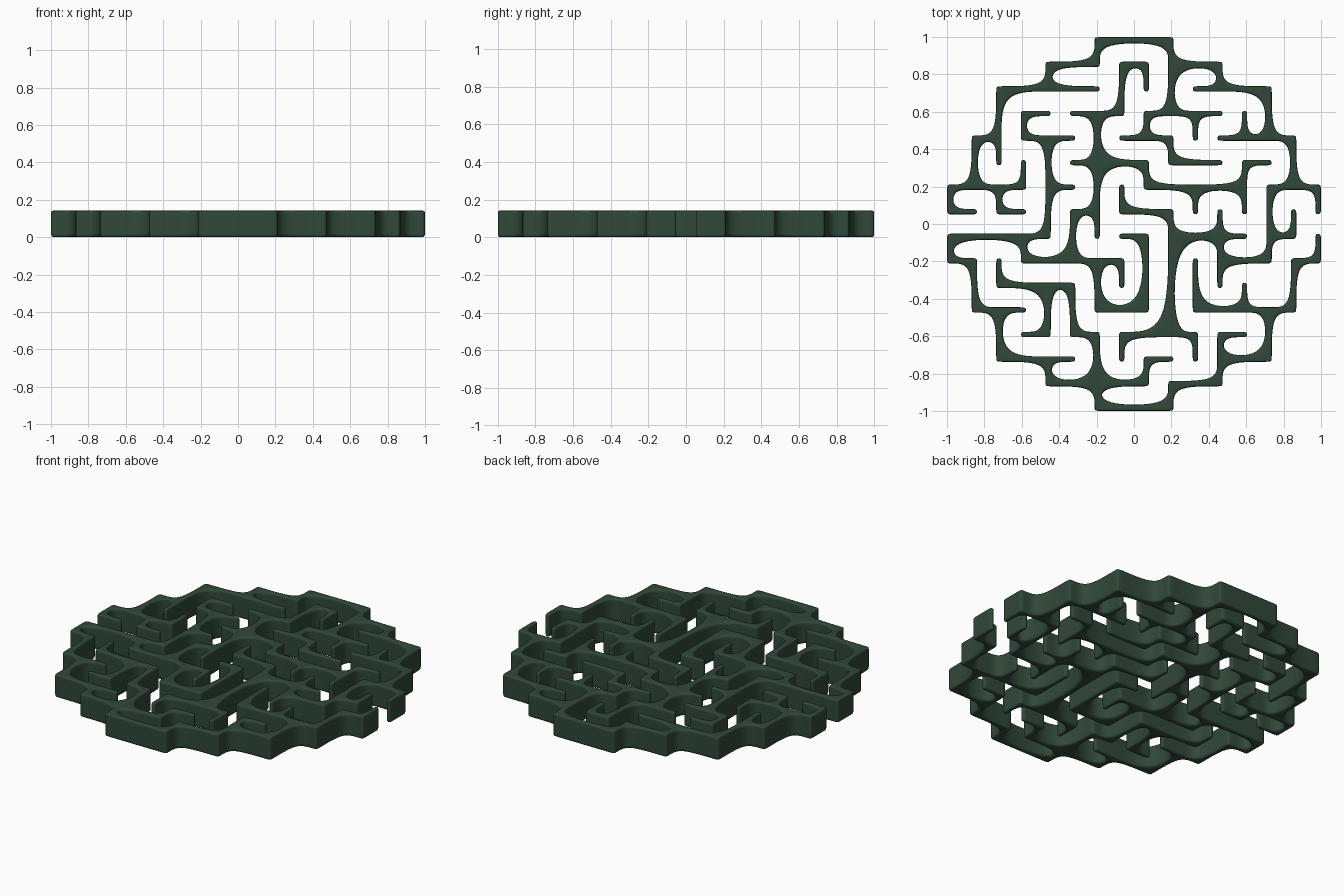
import bpy, bmesh

if "Cube" in bpy.data.objects:
    bpy.data.objects.remove(bpy.data.objects["Cube"])

PITCH = 0.1313      # spacing of the maze lattice (16 x 16 nodes)
W = 0.029           # wall thickness
LEVELS = [0.0, 0.022, 0.131, 0.142]   # cage rings, inner two hold the edges crisp

# Wall paths: start column, start row (from the back), then moves
RIM = [
    (6, 2, "L4D3"), (2, 4, "L1D2"), (4, 2, "U1R2U1R3D3"), (1, 7, "L1U1R3U1"),
    (2, 6, "D1R1"), (9, 1, "R2D1"), (10, 2, "R3D2"), (11, 4, "R3D2"),
    (12, 4, "U1"), (15, 7, "U1L2D2R1U1"),
]
CENTRE = [
    (13, 8, "D1L2"), (11, 10, "U3"), (9, 8, "R3"), (7, 6, "D1R2D5"),
    (7, 13, "U1R3D1"), (11, 3, "L3D1"), (10, 3, "D1"), (7, 4, "R2D1R2"),
    (8, 2, "U1L1D2L2"), (6, 3, "D5"), (5, 5, "R3D1R4U1R1"), (10, 6, "D1"),
    (12, 6, "D1"), (6, 7, "L1D2"), (3, 8, "D1R4D1"), (6, 9, "D2R2U3L1"),
]
FRONT = [
    (4, 3, "L1D1R2"), (4, 4, "D4L4D1R1D2R2"), (4, 6, "R1"), (2, 11, "D2R3"),
    (4, 13, "D1R4U1R1"), (2, 9, "D1R3D2R1D3R3U1R2U2R1"), (4, 10, "D2L1"),
    (11, 13, "R2U2"), (10, 9, "D2R4U2R1U1"), (12, 11, "U1"),
]
STEP = {"R": (1, 0), "U": (0, -1), "L": (-1, 0), "D": (0, 1)}
BACK = {"R": "L", "L": "R", "U": "D", "D": "U"}
# Corner order: 0 front-left, 1 front-right, 2 back-right, 3 back-left
SIDE = {"D": (0, 1), "R": (1, 2), "U": (2, 3), "L": (3, 0)}


def trace(paths):
    """Turn the paths into a map: node -> directions a wall leaves it."""
    links = {}
    for x, y, moves in paths:
        for d, n in zip(moves[::2], moves[1::2]):
            for _ in range(int(n)):
                links.setdefault((x, y), set()).add(d)
                x, y = x + STEP[d][0], y + STEP[d][1]
                links.setdefault((x, y), set()).add(BACK[d])
    return links


links = trace(RIM + CENTRE + FRONT)
straight = ({"L", "R"}, {"U", "D"})
nodes = [n for n in links if links[n] not in straight]

bm = bmesh.new()
posts = {}
for i, j in nodes:
    cx, cy = (i - 7.5) * PITCH, (7.5 - j) * PITCH
    posts[(i, j)] = [[bm.verts.new((cx + sx * W / 2, cy + sy * W / 2, z))
                      for sx, sy in ((-1, -1), (1, -1), (1, 1), (-1, 1))]
                     for z in LEVELS]


def side_wall(a, b):
    """Vertical faces between two columns of vertices."""
    for k in range(len(LEVELS) - 1):
        bm.faces.new((a[k], b[k], b[k + 1], a[k + 1]))


def column(node, c):
    return [ring[c] for ring in posts[node]]


for n in nodes:
    # Small square at every corner, junction and free end
    bm.faces.new(posts[n][-1])
    bm.faces.new(posts[n][0][::-1])
    for d, (a, b) in SIDE.items():
        if d not in links[n]:
            side_wall(column(n, a), column(n, b))
        elif d in "RD":
            # Long strip to the next square
            m = (n[0] + STEP[d][0], n[1] + STEP[d][1])
            while m not in posts:
                m = (m[0] + STEP[d][0], m[1] + STEP[d][1])
            e, f = SIDE[BACK[d]]
            a0, b0, e0, f0 = column(n, a), column(n, b), column(m, e), column(m, f)
            side_wall(a0, f0)
            side_wall(e0, b0)
            bm.faces.new((a0[-1], f0[-1], e0[-1], b0[-1]))
            bm.faces.new((b0[0], e0[0], f0[0], a0[0]))

bmesh.ops.recalc_face_normals(bm, faces=bm.faces)
for f in bm.faces:
    f.smooth = True
mesh = bpy.data.meshes.new("maze_walls")
bm.to_mesh(mesh)
bm.free()
maze = bpy.data.objects.new("maze_walls", mesh)
bpy.context.collection.objects.link(maze)

# Smoothing swells the inner corners into fillets and tapers the free ends
sub = maze.modifiers.new("smooth", "SUBSURF")
sub.levels = sub.render_levels = 3

mat = bpy.data.materials.new("dark_green")
mat.diffuse_color = (0.03, 0.065, 0.04, 1)
mat.use_nodes = True
mat.node_tree.nodes["Principled BSDF"].inputs["Base Color"].default_value = mat.diffuse_color
mesh.materials.append(mat)
